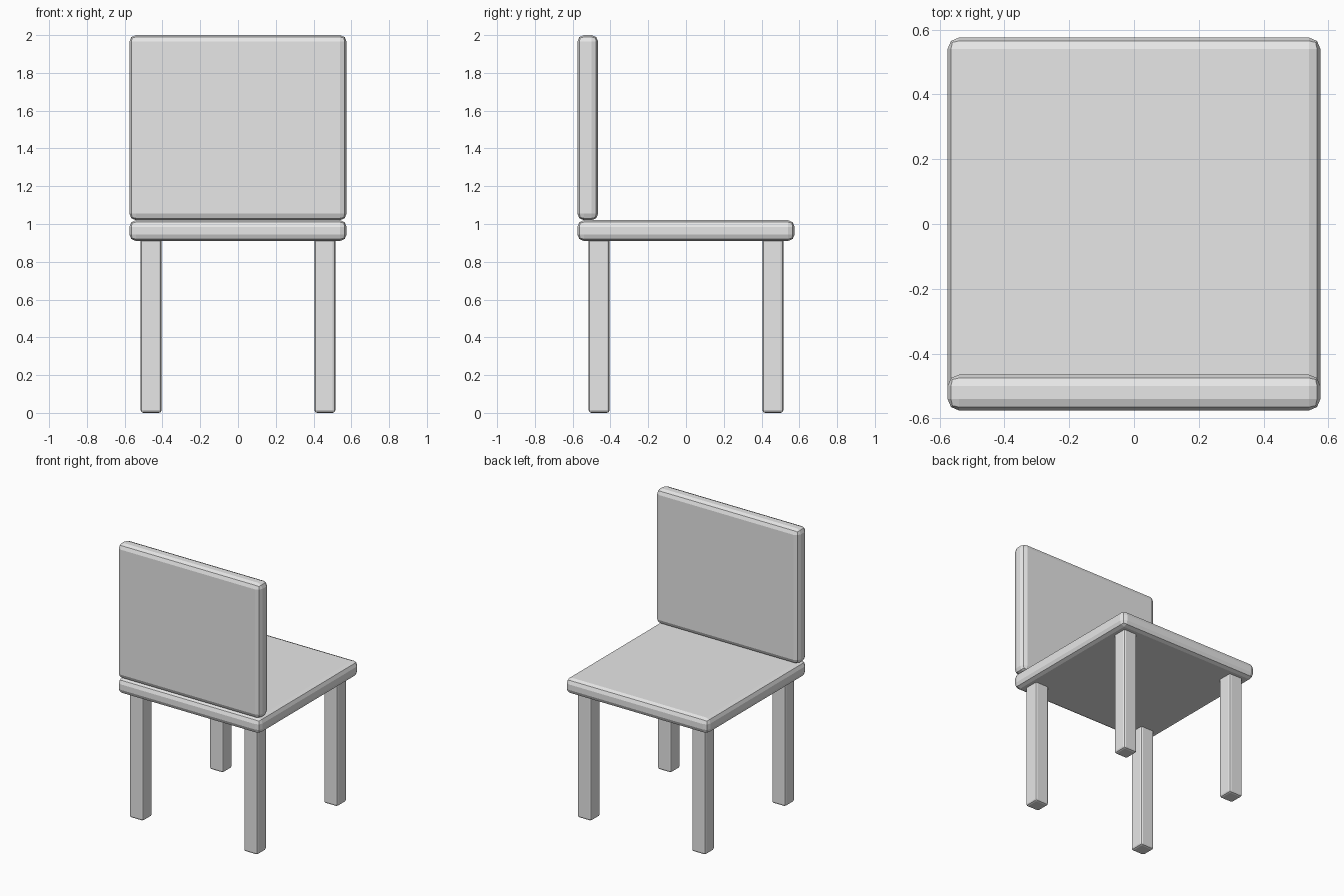
import bpy
import bmesh

cube = bpy.data.objects.get("Cube")
if cube:
    bpy.data.objects.remove(cube, do_unlink=True)

# One plain grey for the whole chair
grey = bpy.data.materials.new("light_grey")
grey.use_nodes = True
colour = (0.8, 0.8, 0.8, 1)
grey.diffuse_color = colour
grey.node_tree.nodes["Principled BSDF"].inputs["Base Color"].default_value = colour


def rounded_box(name, centre, size, bevel):
    """Flat-shaded box with two-segment bevelled edges."""
    mesh = bpy.data.meshes.new(name)
    bm = bmesh.new()
    bmesh.ops.create_cube(bm, size=1)
    bmesh.ops.scale(bm, vec=size, verts=bm.verts)
    bm.to_mesh(mesh)
    bm.free()
    mesh.materials.append(grey)
    obj = bpy.data.objects.new(name, mesh)
    obj.location = centre
    bpy.context.collection.objects.link(obj)
    mod = obj.modifiers.new("rounded_edges", "BEVEL")
    mod.width = bevel
    mod.segments = 2
    return obj


WIDTH = 1.15
THICK = 0.11
SEAT_TOP = 1.02
HEIGHT = 2.0
LEG_POS = 0.46
LEG_TOP = 0.925

# Seat and backrest
rounded_box("seat", (0, 0, SEAT_TOP - THICK / 2), (WIDTH, WIDTH, THICK), 0.035)
rounded_box("backrest", (0, (THICK - WIDTH) / 2, (SEAT_TOP + HEIGHT) / 2),
            (WIDTH, THICK, HEIGHT - SEAT_TOP), 0.035)

# Four legs
for y_name, y in (("front", -1), ("back", 1)):
    for x_name, x in (("right", -1), ("left", 1)):
        rounded_box(f"{y_name}_{x_name}_leg",
                    (x * LEG_POS, y * LEG_POS, LEG_TOP / 2),
                    (THICK, THICK, LEG_TOP), 0.014)
